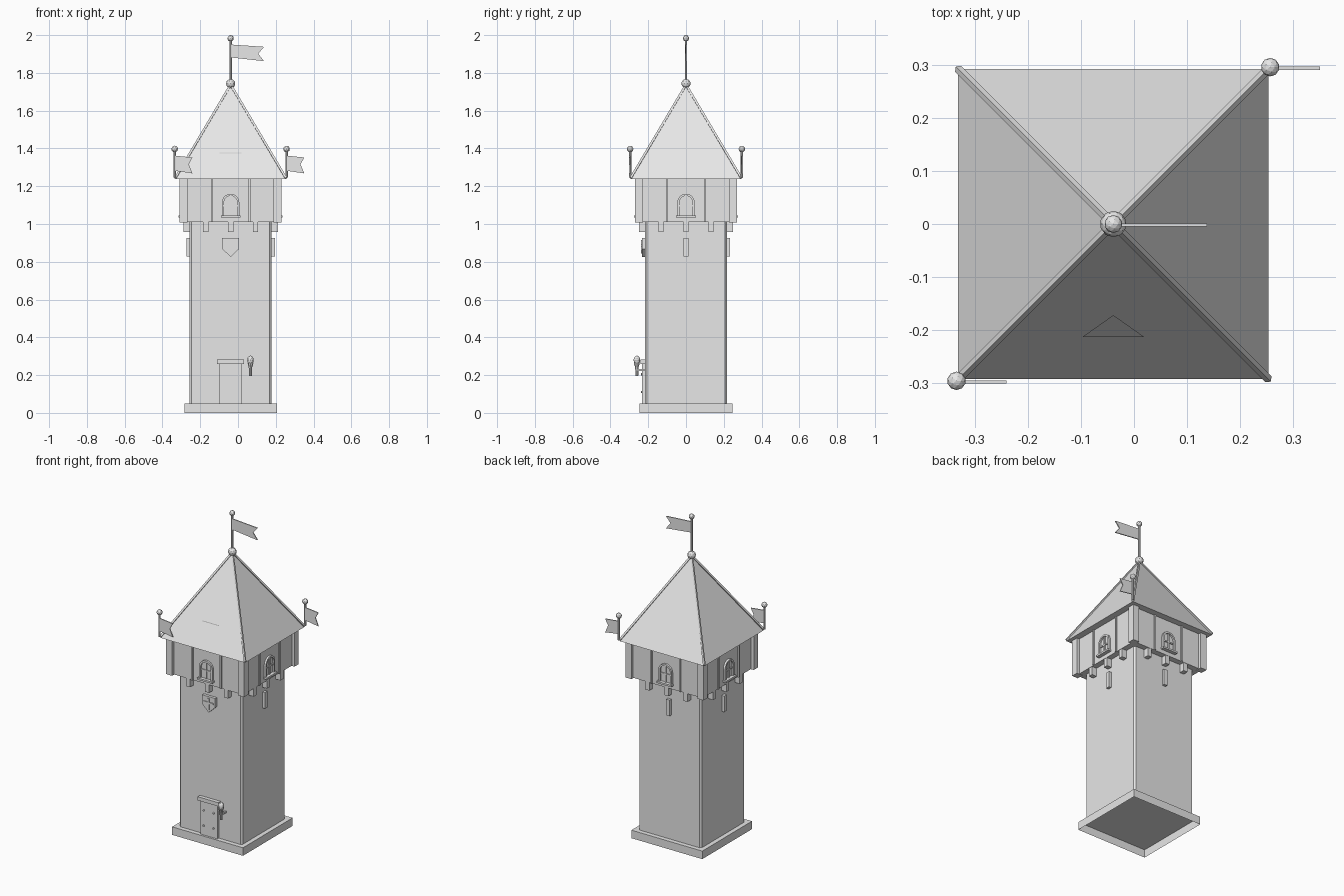
import bpy, bmesh, math
from mathutils import Matrix, Vector

if "Cube" in bpy.data.objects:
    bpy.data.objects.remove(bpy.data.objects["Cube"])

CENTRE = Vector((-0.039, 0, 0))   # tower axis; the flags reach out to +x
stone = bpy.data.materials.new("pale_grey")
stone.diffuse_color = (0.8, 0.8, 0.8, 1)
stone.use_nodes = True
stone.node_tree.nodes["Principled BSDF"].inputs["Base Color"].default_value = stone.diffuse_color


def finish(name, bm, turn=0):
    """Turn about the tower axis by quarter turns, then place in the scene."""
    bmesh.ops.recalc_face_normals(bm, faces=bm.faces[:])
    bm.transform(Matrix.Translation(CENTRE) @ Matrix.Rotation(turn * math.pi / 2, 4, 'Z'))
    me = bpy.data.meshes.new(name)
    bm.to_mesh(me)
    bm.free()
    me.materials.append(stone)
    ob = bpy.data.objects.new(name, me)
    bpy.context.collection.objects.link(ob)
    return ob


def prism(name, pts, a, b, axis='Y', turn=0, open_start=False):
    """Extrude an outline from a to b, along Y (outline in xz) or Z (outline in xy)."""
    bm = bmesh.new()
    put = (lambda u, v, w: (u, w, v)) if axis == 'Y' else (lambda u, v, w: (u, v, w))
    lo = [bm.verts.new(put(u, v, a)) for u, v in pts]
    hi = [bm.verts.new(put(u, v, b)) for u, v in pts]
    n = len(pts)
    for i in range(n):
        j = (i + 1) % n
        bm.faces.new((lo[i], lo[j], hi[j], hi[i]))
    bm.faces.new(hi)
    if not open_start:
        bm.faces.new(lo)
    return finish(name, bm, turn)


def rect(x0, x1, z0, z1):
    return [(x0, z0), (x1, z0), (x1, z1), (x0, z1)]


def box(name, x0, x1, y0, y1, z0, z1, turn=0):
    return prism(name, rect(x0, x1, z0, z1), y0, y1, 'Y', turn)


def rod(name, p, q, r1, r2=None, sides=8, turn=0):
    p, q = Vector(p), Vector(q)
    bm = bmesh.new()
    bmesh.ops.create_cone(bm, cap_ends=True, segments=sides, radius1=r1,
                          radius2=r1 if r2 is None else r2, depth=(q - p).length)
    rot = (q - p).to_track_quat('Z', 'Y').to_matrix().to_4x4()
    bm.transform(Matrix.Translation((p + q) / 2) @ rot)
    return finish(name, bm, turn)


def ball(name, pos, r, stretch=1):
    bm = bmesh.new()
    bmesh.ops.create_icosphere(bm, subdivisions=2, radius=r)
    bm.transform(Matrix.Translation(pos) @ Matrix.Diagonal((1, 1, stretch, 1)))
    return finish(name, bm)


def flag(name, x, y, pts):
    return prism(name, [(x + u, v) for u, v in pts], y - 0.003, y + 0.003)


def arch(w, sill, spring, steps=10):
    """Round-headed opening outline, starting and ending at the sill."""
    curve = [(w * math.cos(math.pi * i / steps), spring + w * math.sin(math.pi * i / steps))
             for i in range(steps + 1)]
    return [(w, sill)] + curve + [(-w, sill)]


def arch_frame(name, outer, inner, y0, y1, turn):
    """Band between two arch outlines."""
    bm = bmesh.new()
    rings = [[bm.verts.new((u, y, v)) for u, v in pts]
             for pts, y in ((outer, y0), (inner, y0), (inner, y1), (outer, y1))]
    n = len(outer)
    for i in range(n - 1):
        for k in range(4):
            a, b = rings[k], rings[(k + 1) % 4]
            bm.faces.new((a[i], a[i + 1], b[i + 1], b[i]))
    for i in (0, n - 1):
        bm.faces.new([r[i] for r in rings])
    return finish(name, bm, turn)


# Base plinth, open underneath
prism("plinth", rect(-0.245, 0.245, -0.245, 0.245), 0, 0.05, 'Z', open_start=True)

# Shaft with chamfered corners
s, c = 0.217, 0.010
prism("shaft", [(-s + c, -s), (s - c, -s), (s, -s + c), (s, s - c),
                (s - c, s), (-s + c, s), (-s, s - c), (-s, -s + c)],
      0.05, 1.012, 'Z', open_start=True)

# Overhanging upper storey
box("upper_storey", -0.252, 0.252, -0.252, 0.252, 1.01, 1.237)
for t in range(4):
    box("corner_post", -0.27, -0.228, -0.27, -0.228, 1.008, 1.237, t)
    for x in (-0.099, 0.099):
        box("timber_stud", x - 0.005, x + 0.005, -0.26, -0.25, 1.01, 1.237, t)
    for x in (-0.132, 0, 0.132):
        box("corbel", x - 0.014, x + 0.014, -0.25, -0.21, 0.958, 1.012, t)
    # Arched window with cross bars and a sill
    arch_frame("window_frame", arch(0.046, 1.04, 1.114), arch(0.035, 1.04, 1.114),
               -0.264, -0.25, t)
    prism("window_pane", arch(0.036, 1.04, 1.114), -0.254, -0.25, 'Y', t)
    box("window_upright", -0.004, 0.004, -0.260, -0.25, 1.04, 1.15, t)
    box("window_crossbar", -0.036, 0.036, -0.260, -0.25, 1.092, 1.100, t)
    box("window_sill", -0.052, 0.052, -0.275, -0.25, 1.034, 1.045, t)
    # Slit plates on every side but the front
    if t:
        box("arrow_slit", -0.012, 0.012, -0.234, -0.21, 0.827, 0.927, t)

# Pyramid roof with hip bars
e, eave, peak = 0.293, 1.237, 1.735
bm = bmesh.new()
corners = [bm.verts.new((x, y, eave)) for x, y in ((-e, -e), (e, -e), (e, e), (-e, e))]
tip = bm.verts.new((0, 0, peak))
bm.faces.new(corners)
for i in range(4):
    bm.faces.new((corners[i], corners[(i + 1) % 4], tip))
finish("roof", bm)
for t in range(4):
    rod("hip_bar", (-e, -e, eave + 0.006), (0, 0, peak + 0.002), 0.008, sides=4, turn=t)

# Small triangular vent lying on the front slope
bm = bmesh.new()
slope = (peak - eave) / e
tri = [(-0.058, -0.213), (0.058, -0.213), (0, -0.172)]
rows = [[bm.verts.new((x, y, eave + slope * (e + y) + lift)) for x, y in tri]
        for lift in (-0.004, 0.005)]
for r in rows:
    bm.faces.new(r)
for i in range(3):
    j = (i + 1) % 3
    bm.faces.new((rows[0][i], rows[0][j], rows[1][j], rows[1][i]))
finish("roof_vent", bm)

# Main finial and flag
ball("peak_knob", (0, 0, 1.743), 0.025)
rod("flagpole", (0, 0, 1.74), (0, 0, 1.985), 0.0065)
ball("flagpole_knob", (0, 0, 1.983), 0.017)
flag("main_flag", 0, -0.002, [(0, 1.95), (0.177, 1.938), (0.146, 1.902),
                              (0.177, 1.862), (0, 1.882)])

# Two corner pennants on opposite corners
for sgn in (-1, 1):
    x = y = sgn * 0.296
    rod("corner_pole", (x, y, 1.245), (x, y, 1.395), 0.0065)
    ball("corner_knob", (x, y, 1.397), 0.0175)
    flag("corner_flag", x, y - 0.002, [(0, 1.362), (0.094, 1.352), (0.074, 1.316),
                                       (0.094, 1.268), (0, 1.282)])

# Shield with raised cross
prism("shield", [(-0.045, 0.925), (0.045, 0.925), (0.045, 0.868), (0, 0.826), (-0.045, 0.868)],
      -0.234, -0.21)
box("shield_upright", -0.006, 0.006, -0.239, -0.23, 0.845, 0.915)
box("shield_bar", -0.032, 0.032, -0.239, -0.23, 0.880, 0.892)

# Door with lintel and studs
box("door", -0.058, 0.058, -0.232, -0.21, 0.05, 0.262)
box("lintel", -0.072, 0.072, -0.240, -0.21, 0.260, 0.283)
for x in (-0.034, 0.034):
    for z in (0.11, 0.205):
        rod("door_stud", (x, -0.228, z), (x, -0.239, z), 0.006, sides=6)

# Wall torch on a bracket
tx, ty = 0.105, -0.260
rod("torch_handle", (tx, ty, 0.195), (tx, ty, 0.255), 0.007, 0.010)
rod("torch_cup", (tx, ty, 0.243), (tx, ty, 0.262), 0.009, 0.016)
ball("torch_flame", (tx, ty, 0.279), 0.018, 1.35)
box("torch_bracket", tx - 0.005, tx + 0.005, ty, -0.21, 0.222, 0.232)
